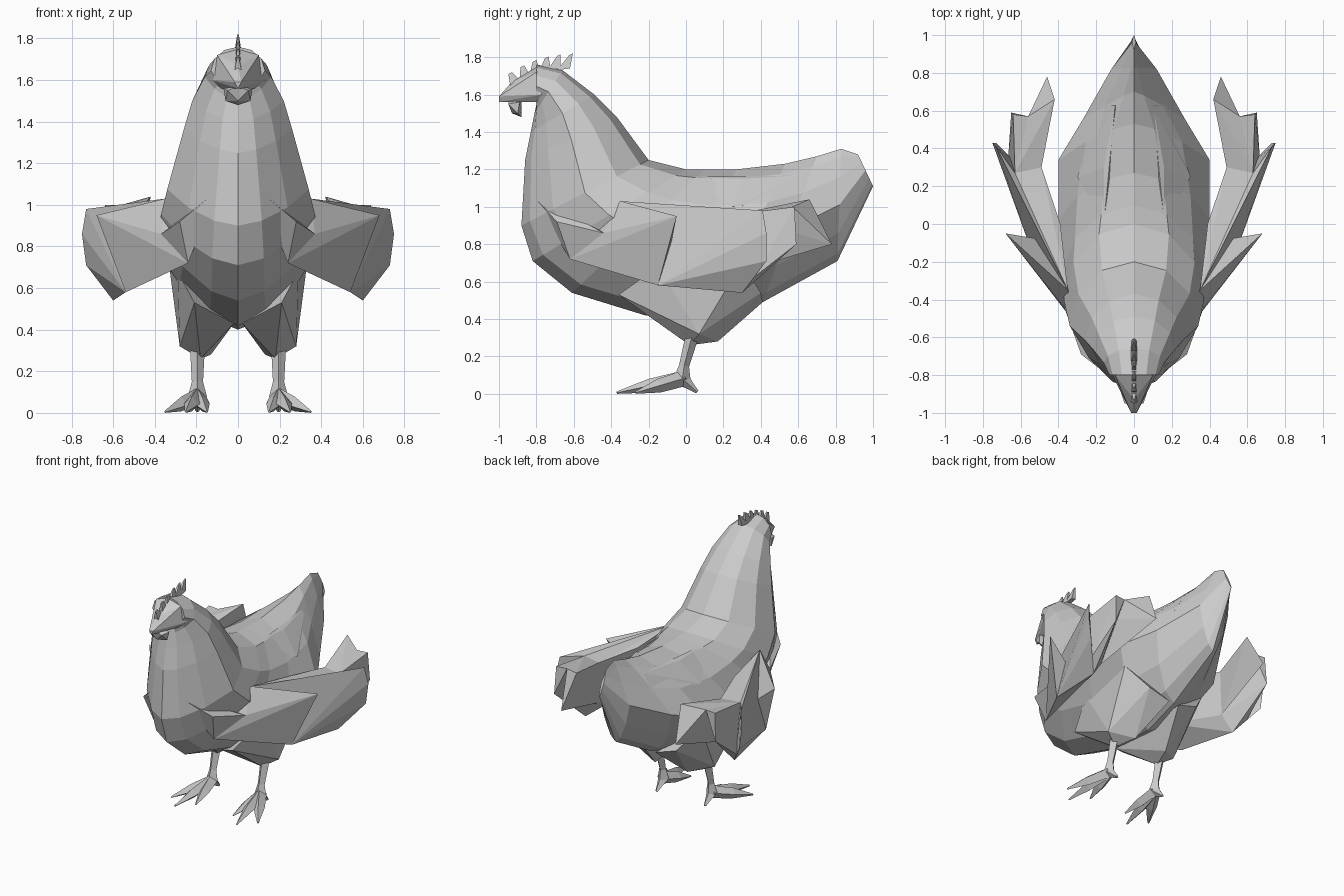
import bpy, bmesh
from math import sin, cos, pi
from mathutils import Vector

default_cube = bpy.data.objects.get("Cube")
if default_cube:
    bpy.data.objects.remove(default_cube)

grey = bpy.data.materials.new("plain_grey")
grey.use_nodes = True
grey.diffuse_color = (.6, .6, .6, 1)
grey.node_tree.nodes["Principled BSDF"].inputs["Base Color"].default_value = grey.diffuse_color


def point(x, y, z):
    return Vector((x, y, z))


def flip(points):
    return [point(-p.x, p.y, p.z) for p in points]


def finish(name, bm):
    bmesh.ops.recalc_face_normals(bm, faces=bm.faces)
    mesh = bpy.data.meshes.new(name)
    bm.to_mesh(mesh)
    bm.free()
    mesh.materials.append(grey)
    obj = bpy.data.objects.new(name, mesh)
    bpy.context.collection.objects.link(obj)


def add_hull(bm, points):
    verts = [bm.verts.new(p) for p in points]
    bmesh.ops.convex_hull(bm, input=verts)
    loose = [v for v in bm.verts if not v.link_faces]
    bmesh.ops.delete(bm, geom=loose, context="VERTS")


def solid(name, points):
    bm = bmesh.new()
    add_hull(bm, points)
    finish(name, bm)


def pair(name, points):
    """Faceted solid on the left and its mirror image on the right."""
    solid("left_" + name, points)
    solid("right_" + name, flip(points))


def add_loft(bm, rings):
    """Skin between closed rings and cap both ends."""
    loops = [[bm.verts.new(p) for p in ring] for ring in rings]
    for lower, upper in zip(loops, loops[1:]):
        for i in range(len(lower)):
            bm.faces.new((lower[i - 1], lower[i], upper[i], upper[i - 1]))
    bm.faces.new(loops[0])
    bm.faces.new(loops[-1])


def add_rod(bm, centres, radii):
    """Tapered four-sided rod, bent in the plane of its path."""
    rings = []
    for i, (centre, radius) in enumerate(zip(centres, radii)):
        ahead = centres[min(i + 1, len(centres) - 1)]
        behind = centres[max(i - 1, 0)]
        along = (ahead - behind).normalized()
        across = along.cross(point(1, 0, 0)).normalized()
        side = along.cross(across)
        rings.append([centre + radius * d for d in (across, side, -across, -side)])
    add_loft(bm, rings)


# Body: oval slices fanned from head to tail, keeled at the breast and belly,
# pinched to a ridge over the tail
slices = [  # front y, z, back y, z, half width
    (-.8, 1.53, -.8, 1.76, .13),
    (-.81, 1.5, -.66, 1.73, .16),
    (-.83, 1.4, -.49, 1.6, .22),
    (-.86, 1.25, -.37, 1.48, .26),
    (-.88, .9, -.2, 1.25, .34),
    (-.82, .71, 0, 1.2, .37),
    (-.61, .54, .1, 1.2, .38),
    (-.22, .42, .27, 1.2, .4),
    (.15, .4, .53, 1.23, .4),
    (.41, .49, .7, 1.27, .27),
    (.81, .71, .83, 1.31, .12),
    (1, 1.11, .92, 1.28, .01),
]
rings = []
for front_y, front_z, back_y, back_z, width in slices:
    front, back = point(0, front_y, front_z), point(0, back_y, back_z)
    ring = []
    for step in range(12):
        angle = step * pi / 6
        height = (1 - cos(angle)) / 2
        ridge = 1 - max(0, back_y) * max(0, 2 * height - 1)
        keel_pinch = 1 - .38 * max(0, 1 - 2 * height)
        p = front.lerp(back, height)
        p.x = width * sin(angle) * ridge * keel_pinch
        ring.append(p)
    rings.append(ring)
bm = bmesh.new()
add_loft(bm, rings)
finish("body", bm)

# Face tapering into the beak
face_side = [point(.1, -.8, 1.72), point(.13, -.77, 1.6), point(.08, -.8, 1.56),
             point(.06, -.9, 1.63), point(.04, -.9, 1.58), point(.015, -1, 1.59)]
solid("face_and_beak", face_side + flip(face_side) + [
    point(0, -.78, 1.76), point(0, -.93, 1.67), point(0, -1, 1.56), point(0, -.8, 1.57)])

# Wattles
pair("wattle", [point(0, -.95, 1.57), point(.05, -.95, 1.55), point(.07, -.89, 1.56), point(0, -.88, 1.57),
                point(.06, -.9, 1.5), point(0, -.93, 1.5), point(0, -.88, 1.48)])

# Comb: a thin row of backward-leaning spikes, growing toward the back
bm = bmesh.new()
for i in range(6):
    tip = point(.004, -.93 + .065 * i, 1.82 - .004 * (5 - i) ** 2)
    base = point(.016, -.91 + .05 * i, 1.65 + .02 * min(i, 4))
    spike = [tip, tip - point(0, .02, .01), base + point(0, .04, .01), base - point(0, .03, 0)]
    add_hull(bm, spike + flip(spike))
finish("comb", bm)

# Wing landmarks, from the breast out to the feather ends
breast = point(.1, -.83, 1.07)
breast_side = point(.28, -.69, .92)
armpit = point(.24, -.62, .72)
elbow = point(.37, -.44, .86)
shoulder = point(.35, -.35, 1.03)
wing_root = point(.38, -.1, .7)
covert_tip = point(.68, -.05, .95)
covert_low = point(.54, -.15, .58)
wrist_top = point(.73, .41, .98)
wrist = point(.75, .43, .86)
wrist_low = point(.73, .43, .71)
keel = point(.6, .3, .54)
pit = point(.63, .27, .96)
inner_root = point(.39, 0, .98)
inner_top = point(.49, .3, .96)
inner_low = point(.52, .28, .65)
notch = point(.56, .57, 1)

# Wings: breast fold, covert, outer and inner panels, two hooked end feathers
pair("wing_fold", [breast, breast_side, elbow, armpit, shoulder.lerp(armpit, .5), wing_root])
pair("wing_covert", [elbow, armpit, covert_tip, covert_low, shoulder, wing_root])
pair("wing_panel", [shoulder, wing_root, covert_low, shoulder.lerp(wrist_top, .3),
                    wrist_top, wrist, wrist_low, keel, pit])
pair("wing_inner_panel", [shoulder, wing_root, covert_low, inner_root, inner_top, inner_low, pit, keel])
pair("wing_outer_feather", [keel, inner_low, keel.lerp(wrist_low, .5), pit,
                            notch, point(.65, .59, .8), point(.64, .58, 1)])
pair("wing_inner_feather", [inner_top, inner_low, pit, notch,
                            point(.42, .66, 1.04), point(.46, .78, .8)])

# Feather layers beside the tail root
pair("saddle_feather", [point(.16, 0, 1.16), point(.16, .3, 1.15), point(.1, .63, 1.17),
                        point(.3, .25, 1), point(.17, .63, 1.04), point(0, .3, 1)])

# Thighs, blending up into the flanks
pair("thigh", [point(.02, -.22, .43), point(.21, -.36, .53), point(.28, .07, .32), point(.18, .02, .26),
               point(.13, .17, .28), point(.29, -.15, .68), point(.33, .3, .7),
               point(.04, .41, .49), point(.2, .4, .54)])

# Shanks, three spread front toes and a short hind toe
for label, side in (("left", 1), ("right", -1)):
    knee = point(.195 * side, .03, .3)
    ankle = point(.195 * side, -.01, .15)
    heel = point(.195 * side, -.02, .08)
    bm = bmesh.new()
    add_rod(bm, [knee, ankle, heel], [.035, .027, .045])
    finish(label + "_shank", bm)

    bm = bmesh.new()
    for spread in (-1, 0, 1):
        tip = point((.25 + .1 * spread) * side, -.37 + .1 * abs(spread), .006)
        knuckle = heel.lerp(tip, .5)
        add_rod(bm, [heel, knuckle, tip], [.042, .037, .006])
    spur = point(.195 * side, .06, .01)
    add_rod(bm, [heel, heel.lerp(spur, .6), spur], [.04, .02, .01])
    finish(label + "_toes", bm)
